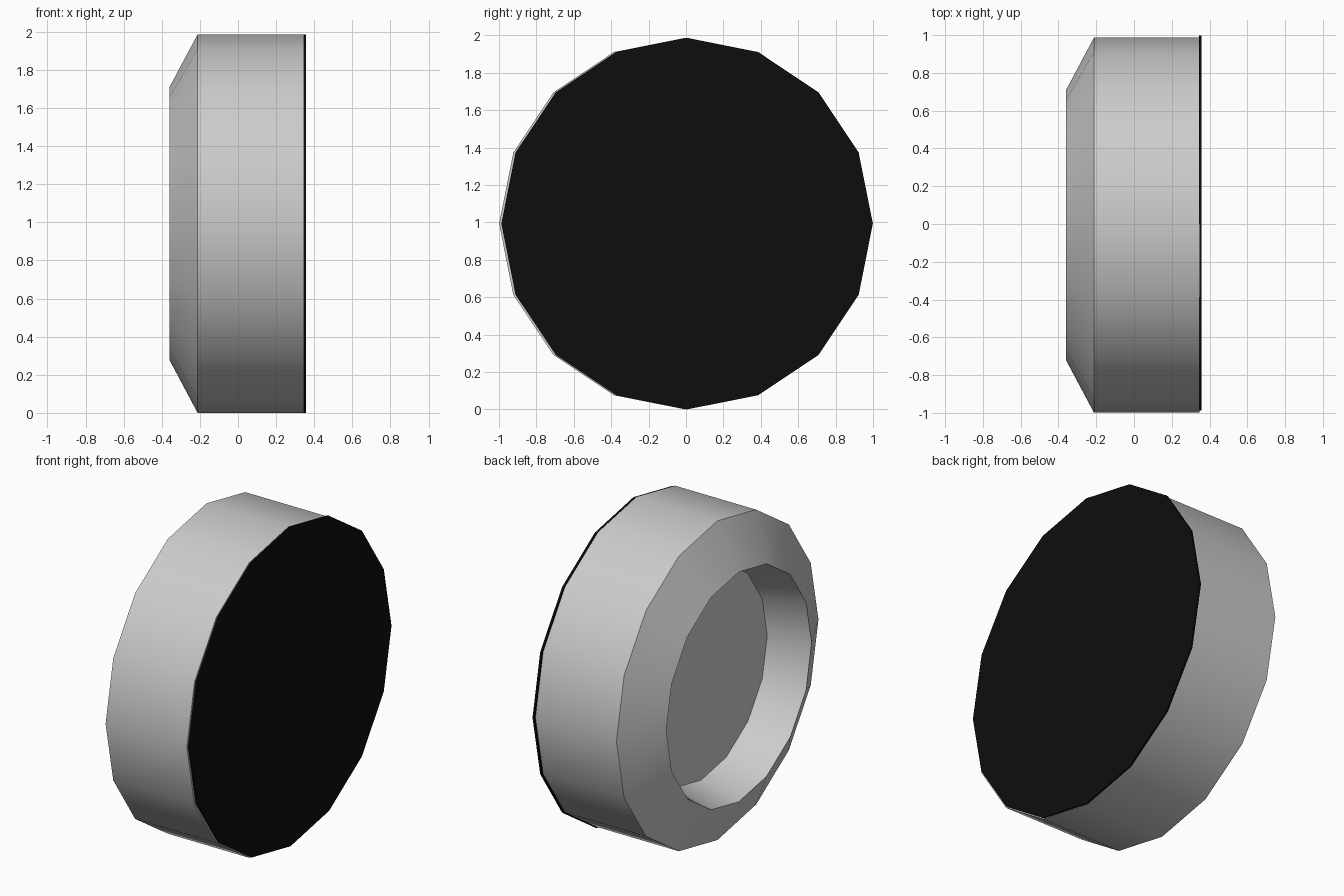
import bpy, bmesh, math

old = bpy.data.objects.get("Cube")
if old:
    bpy.data.objects.remove(old)

SIDES = 16
RADIUS = 0.993


def material(name, value):
    mat = bpy.data.materials.new(name)
    mat.use_nodes = True
    color = (value, value, value, 1)
    mat.diffuse_color = color
    mat.node_tree.nodes["Principled BSDF"].inputs["Base Color"].default_value = color
    return mat


def lathe(name, profile, mat, y):
    """Turn (x, radius) points around the x axis and close both ends."""
    bm = bmesh.new()
    rings = []
    for x, r in profile:
        ring = []
        for i in range(SIDES):
            a = 2 * math.pi * i / SIDES
            ring.append(bm.verts.new((x, r * math.cos(a), r * math.sin(a))))
        rings.append(ring)
    for a, b in zip(rings, rings[1:]):
        for i in range(SIDES):
            j = (i + 1) % SIDES
            bm.faces.new((a[i], a[j], b[j], b[i]))
    bm.faces.new(rings[0])
    bm.faces.new(rings[-1])
    bmesh.ops.recalc_face_normals(bm, faces=bm.faces)
    mesh = bpy.data.meshes.new(name)
    bm.to_mesh(mesh)
    bm.free()
    mesh.materials.append(mat)
    obj = bpy.data.objects.new(name, mesh)
    obj.location = (0, y, RADIUS)
    bpy.context.collection.objects.link(obj)
    bpy.ops.object.select_all(action='DESELECT')
    obj.select_set(True)
    bpy.context.view_layer.objects.active = obj
    bpy.ops.object.shade_smooth_by_angle(angle=math.radians(30))
    return obj


grey = material("light grey", 0.6)
black = material("black", 0.004)

# Drum with a chamfered rim and a tapered recess
lathe("housing", [(0.347, RADIUS), (-0.212, RADIUS), (-0.36, 0.715), (-0.10, 0.65)],
      grey, -0.006)

# Dark plate closing the flat end, set slightly off centre
lathe("end_plate", [(0.345, RADIUS), (0.357, RADIUS)], black, 0.006)
